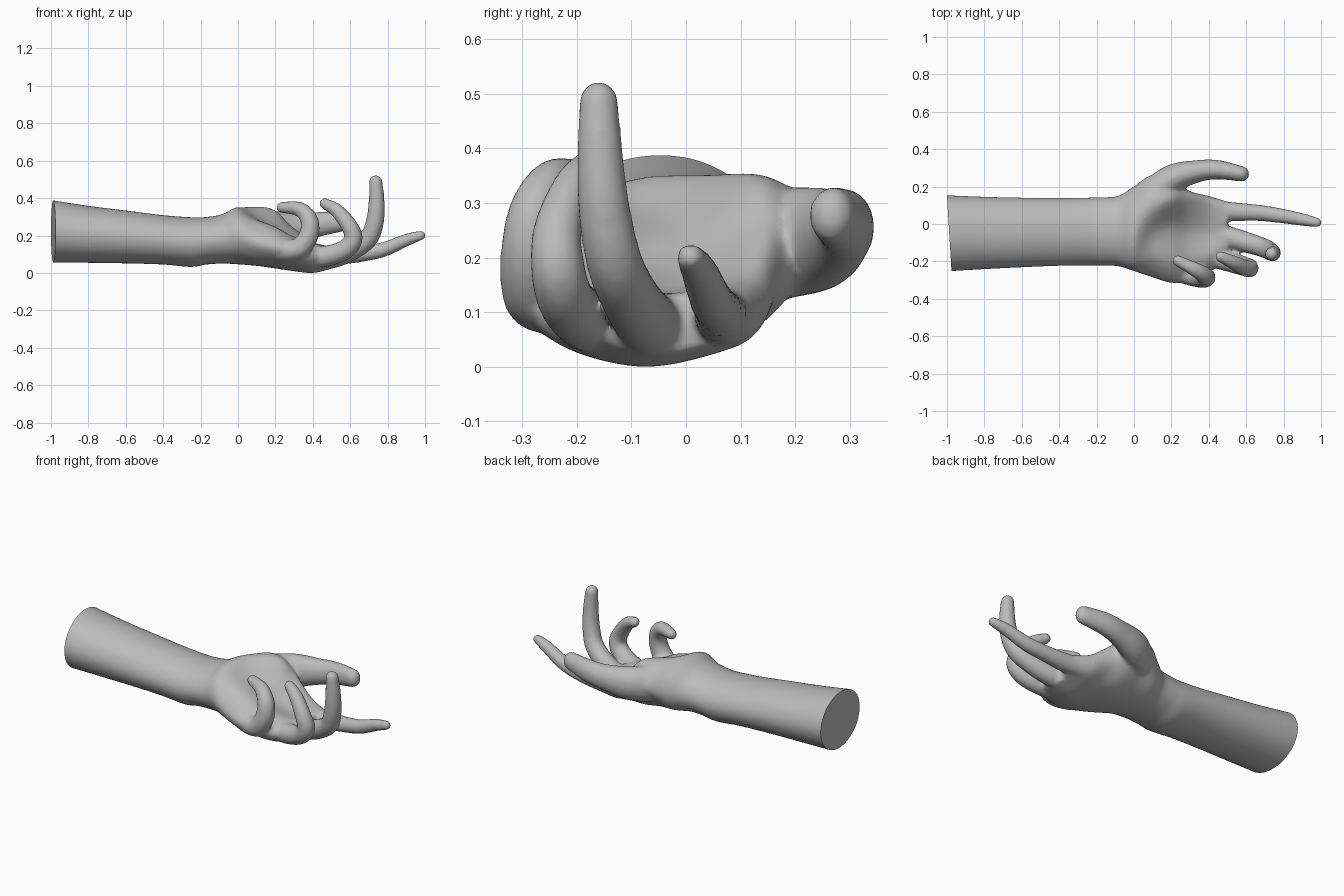
import bpy, bmesh, math
from mathutils import Vector

cube = bpy.data.objects.get("Cube")
if cube:
    bpy.data.objects.remove(cube)

skin = bpy.data.materials.new("plain grey")
skin.use_nodes = True
GREY = (0.5, 0.5, 0.5, 1.0)
skin.diffuse_color = GREY
skin.node_tree.nodes["Principled BSDF"].inputs["Base Color"].default_value = GREY


def spline(points, steps, closed=False):
    """Catmull-Rom curve through points given as Vectors of any size."""
    n, out = len(points), []
    for i in range(n if closed else n - 1):
        if closed:
            a, b, c, d = (points[(i + k) % n] for k in (-1, 0, 1, 2))
        else:
            a, b = points[max(i - 1, 0)], points[i]
            c, d = points[i + 1], points[min(i + 2, n - 1)]
        for s in range(steps):
            t = s / steps
            out.append(0.5 * (2 * b + (c - a) * t + (2 * a - 5 * b + 4 * c - d) * t * t
                              + (3 * b - a - 3 * c + d) * t ** 3))
    if not closed:
        out.append(points[-1].copy())
    return out


def loft(bm, rings):
    """Skin a row of equal rings and close both ends."""
    rows = [[bm.verts.new(p) for p in ring] for ring in rings]
    n = len(rows[0])
    faces = [bm.faces.new((r[i], r[(i + 1) % n], q[(i + 1) % n], q[i]))
             for r, q in zip(rows, rows[1:]) for i in range(n)]
    faces += [bm.faces.new(rows[0][::-1]), bm.faces.new(rows[-1])]
    bmesh.ops.recalc_face_normals(bm, faces=faces)


def finger(bm, path, height=1.0):
    """Round tapering finger along (x, y, z, radius) points, with a domed tip."""
    line = spline([Vector(p) for p in path], 6)
    pts = [(p.xyz, p.w) for p in line]
    tip, r = pts[-1]
    way = (tip - pts[-2][0]).normalized()
    for a in (20, 40, 60, 80):
        a = math.radians(a)
        pts.append((tip + way * r * math.sin(a), r * math.cos(a)))
    rings = []
    for i, (p, r) in enumerate(pts):
        t = (pts[min(i + 1, len(pts) - 1)][0] - pts[max(i - 1, 0)][0]).normalized()
        side = Vector((0, 1, 0))
        side = (side - t * side.dot(t)).normalized()
        up = t.cross(side)
        rings.append([p + r * (side * math.cos(k * math.pi / 8)
                               + up * height * math.sin(k * math.pi / 8)) for k in range(16)])
    loft(bm, rings)


# Forearm and wrist stations: x, y min, y max, z min, z max
FOREARM = [
    (-1.08, -.255, .157, .06, .405), (-.98, -.252, .153, .058, .390),
    (-.80, -.242, .146, .056, .362), (-.60, -.232, .141, .053, .337),
    (-.40, -.224, .139, .047, .312), (-.25, -.222, .141, .034, .301),
    (-.17, -.222, .143, .047, .302), (-.08, -.227, .152, .052, .318),
    (0.0, -.252, .202, .048, .355)]

# Palm stations: x, then (y, z) from the thumb side over the hollow and back below
PALM = [
    (.10, (.265, .24, .20, .325, .09, .357, -.05, .295, -.19, .275,
           -.287, .17, -.22, .08, -.09, .043, .06, .053, .18, .13)),
    (.20, (.25, .24, .19, .305, .12, .335, -.02, .245, -.20, .245,
           -.315, .15, -.25, .068, -.10, .03, .06, .038, .17, .11)),
    (.29, (.18, .17, .16, .245, .10, .24, -.04, .185, -.20, .20,
           -.31, .13, -.25, .055, -.10, .014, .05, .03, .14, .09)),
    (.40, (.15, .11, .13, .165, .07, .165, -.05, .145, -.18, .16,
           -.26, .10, -.21, .035, -.08, .002, .04, .023, .12, .055)),
    (.50, (.12, .10, .105, .135, .06, .145, -.03, .135, -.12, .135,
           -.19, .10, -.15, .05, -.06, .025, .04, .04, .10, .06))]

stations = []
for x, y0, y1, z0, z1 in FOREARM:
    row = [x]
    for k in range(10):
        a = k * math.pi / 5
        row += [(y0 + y1) / 2 + (y1 - y0) / 2 * math.cos(a),
                (z0 + z1) / 2 + (z1 - z0) / 2 * math.sin(a)]
    stations.append(Vector(row))
stations += [Vector((x, *section)) for x, section in PALM]

bm = bmesh.new()
rings = []
for s in spline(stations, 5):
    section = [Vector((s[0], s[1 + 2 * k], s[2 + 2 * k])) for k in range(10)]
    rings.append(spline(section, 4, closed=True))
loft(bm, rings)

# Thumb
finger(bm, [(.06, .12, .225, .085), (.20, .238, .235, .078), (.34, .282, .25, .060),
            (.45, .290, .265, .052), (.575, .268, .280, .042)], 1.25)
# Index finger, stretched out
finger(bm, [(.38, .075, .095, .060), (.52, .066, .095, .052), (.66, .060, .105, .044),
            (.78, .045, .128, .040), (.90, .024, .178, .034), (.978, .008, .203, .026)])
# Middle finger, raised upright
finger(bm, [(.36, -.045, .075, .064), (.50, -.070, .085, .060), (.61, -.100, .125, .055),
            (.700, -.130, .19, .052), (.735, -.150, .29, .048),
            (.742, -.158, .40, .042), (.737, -.160, .49, .036)])
# Ring finger, half curled
finger(bm, [(.33, -.15, .085, .062), (.46, -.185, .09, .058), (.57, -.220, .125, .053),
            (.618, -.235, .185, .050), (.595, -.235, .255, .045),
            (.53, -.205, .335, .038), (.465, -.175, .373, .030)])
# Little finger, curled back over the palm
finger(bm, [(.22, -.24, .125, .062), (.32, -.278, .13, .057), (.378, -.288, .20, .053),
            (.382, -.278, .285, .048), (.33, -.245, .343, .040), (.235, -.197, .353, .030)])

mesh = bpy.data.meshes.new("hand_and_forearm")
bm.to_mesh(mesh)
bm.free()
hand = bpy.data.objects.new("hand_and_forearm", mesh)
bpy.context.collection.objects.link(hand)
bpy.context.view_layer.objects.active = hand
hand.select_set(True)

# Fuse the parts into one smooth skin
fuse = hand.modifiers.new("fuse", "REMESH")
fuse.mode = "VOXEL"
fuse.voxel_size = 0.01
relax = hand.modifiers.new("relax", "SMOOTH")
relax.factor = 0.5
relax.iterations = 6
for name in ("fuse", "relax"):
    bpy.ops.object.modifier_apply(modifier=name)

# Flat cut through the forearm
bm = bmesh.new()
bm.from_mesh(hand.data)
bmesh.ops.bisect_plane(bm, geom=bm.verts[:] + bm.edges[:] + bm.faces[:],
                       plane_co=(-.99, 0, 0), plane_no=(-1, -.06, 0), clear_outer=True)
bmesh.ops.holes_fill(bm, edges=[e for e in bm.edges if e.is_boundary], sides=0)
bmesh.ops.recalc_face_normals(bm, faces=bm.faces[:])

# Rest on the ground, centred along the arm
xs = [v.co.x for v in bm.verts]
low = min(v.co.z for v in bm.verts)
bmesh.ops.translate(bm, verts=bm.verts[:], vec=(-(min(xs) + max(xs)) / 2, 0, -low))
bm.to_mesh(hand.data)
bm.free()
hand.data.materials.clear()
hand.data.materials.append(skin)
bpy.ops.object.shade_smooth_by_angle(angle=math.radians(40))
